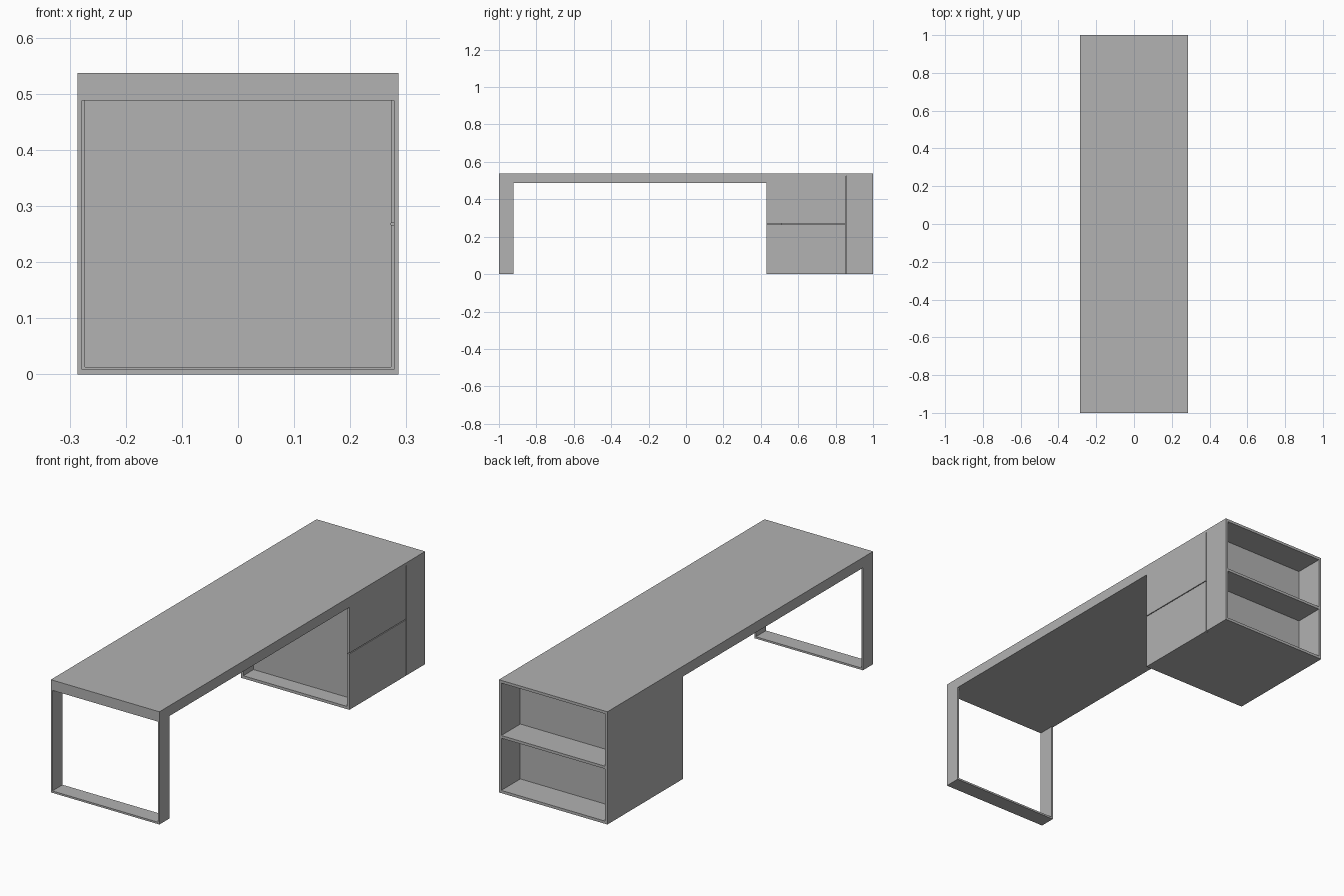
import bpy, bmesh

cube = bpy.data.objects.get("Cube")
if cube:
    bpy.data.objects.remove(cube, do_unlink=True)

grey = bpy.data.materials.new("plain_grey")
grey.use_nodes = True
colour = (0.445, 0.445, 0.445, 1.0)
grey.diffuse_color = colour
grey.node_tree.nodes["Principled BSDF"].inputs["Base Color"].default_value = colour

W, H = 0.286, 0.537         # half width and height
LEG = 0.008                 # leg frame sheet thickness
T = 0.013                   # cabinet panel thickness
UNDER = 0.488               # underside of the desktop
LEG_BACK = -0.923
CAB, PANEL, REAR = 0.43, 0.507, 0.857   # cabinet front, recessed panel, rear shelves
IN, TOP = W - T, H - T      # inside faces of the cabinet
MID = 0.268


def extrude_x(name, profile, x0, x1):
    """Extrude a closed (y, z) profile along x."""
    bm = bmesh.new()
    face = bm.faces.new([bm.verts.new((x0, y, z)) for y, z in profile])
    ext = bmesh.ops.extrude_face_region(bm, geom=[face])
    verts = [g for g in ext["geom"] if isinstance(g, bmesh.types.BMVert)]
    bmesh.ops.translate(bm, verts=verts, vec=(x1 - x0, 0, 0))
    bmesh.ops.recalc_face_normals(bm, faces=bm.faces)
    mesh = bpy.data.meshes.new(name)
    bm.to_mesh(mesh)
    bm.free()
    mesh.materials.append(grey)
    obj = bpy.data.objects.new(name, mesh)
    bpy.context.collection.objects.link(obj)
    return obj


def box(name, x, y, z):
    return extrude_x(name, [(y[0], z[0]), (y[1], z[0]), (y[1], z[1]), (y[0], z[1])], *x)


# Desktop: thick over the leg space, thin over the cabinet
extrude_x("desktop", [(-1, H), (-1, UNDER), (CAB, UNDER), (CAB, TOP), (1, TOP), (1, H)], -W, W)

# Leg: open frame of flat sheet
for side, x in (("right", (-W, -W + LEG)), ("left", (W - LEG, W))):
    box(f"leg_{side}_upright", x, (-1, LEG_BACK), (0, UNDER))
box("leg_bottom_bar", (-W + LEG, W - LEG), (-1, LEG_BACK), (0, 0.009))

# Cabinet shell with a recessed front panel
box("cabinet_side_panel", (-W, -IN), (CAB, 1), (0, TOP))
box("cabinet_floor", (-IN, IN), (CAB, 1), (0, T))
box("cabinet_core", (-IN, IN), (PANEL, REAR), (T, TOP))
box("recess_ceiling", (-IN, IN), (CAB, PANEL), (UNDER, TOP))

# Two drawer fronts on the left side, separated by narrow gaps
GAP = 0.002
box("lower_drawer_front", (IN, W), (CAB, REAR - GAP), (0, MID - GAP))
box("upper_drawer_front", (IN, W), (CAB, REAR - GAP), (MID + GAP, TOP))

# Open rear shelves
box("rear_shelf_side", (IN, W), (REAR + GAP, 1), (0, TOP))
box("rear_middle_shelf", (-IN, IN), (REAR, 1), (MID - T / 2, MID + T / 2))
